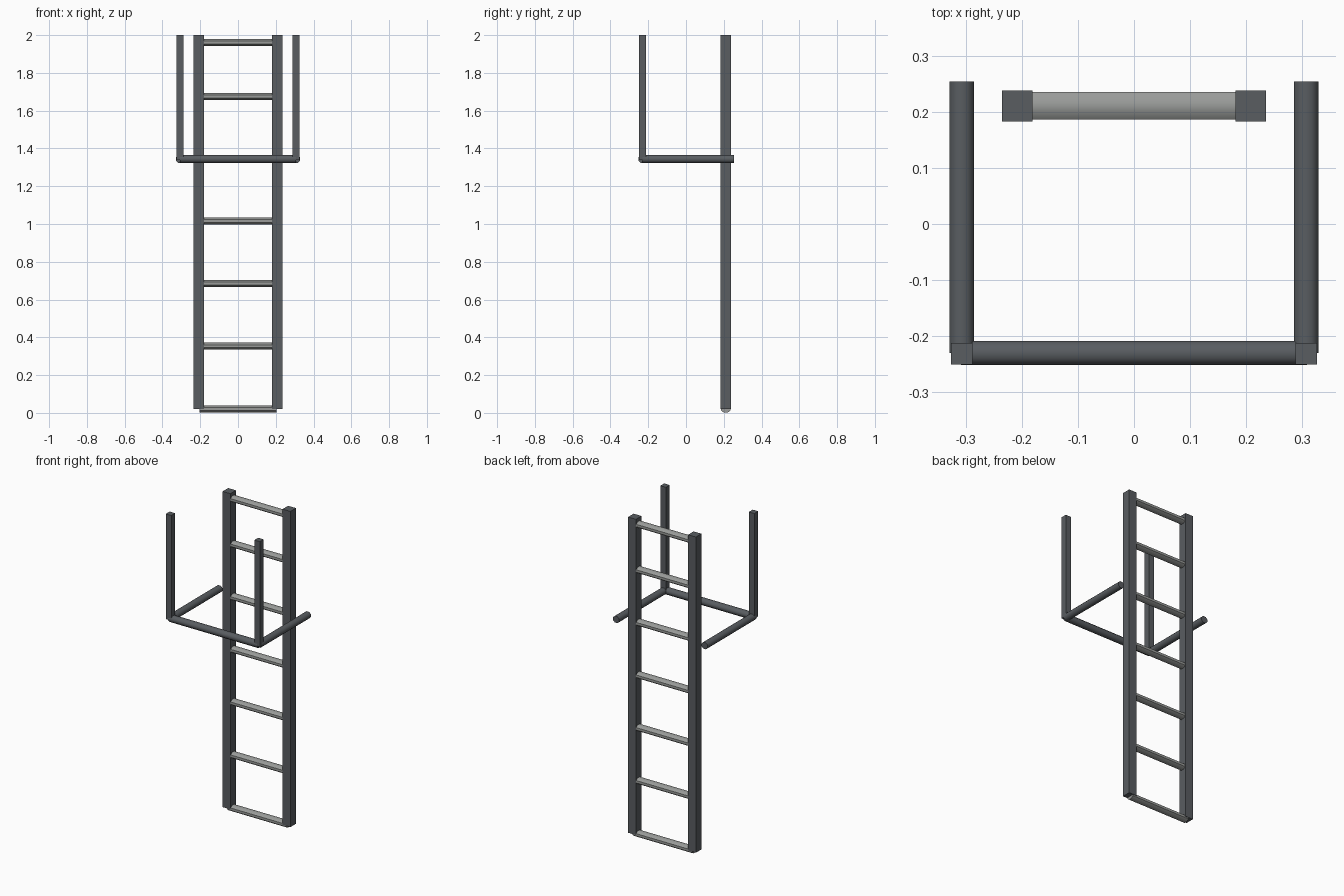
import bpy
import math
from mathutils import Vector

if "Cube" in bpy.data.objects:
    bpy.data.objects.remove(bpy.data.objects["Cube"])


def material(name, colour):
    m = bpy.data.materials.new(name)
    m.use_nodes = True
    m.diffuse_color = colour
    m.node_tree.nodes["Principled BSDF"].inputs["Base Color"].default_value = colour
    return m


dark_steel = material("dark steel", (0.10, 0.11, 0.12, 1))
light_steel = material("light steel", (0.32, 0.33, 0.32, 1))


def finish(obj, name, mat):
    obj.name = name
    obj.data.materials.append(mat)
    bpy.ops.object.transform_apply(location=False, rotation=True, scale=True)
    bpy.ops.object.shade_smooth_by_angle(angle=math.radians(50))


def bar(name, low, high):
    """Square bar between two opposite corners."""
    low, high = Vector(low), Vector(high)
    bpy.ops.mesh.primitive_cube_add(size=1, location=(low + high) / 2)
    obj = bpy.context.object
    obj.scale = high - low
    finish(obj, name, dark_steel)


def tube(name, centre, length, width, height, mat, sides=8, along_y=False):
    """Low-sided horizontal tube along x or y."""
    bpy.ops.mesh.primitive_cylinder_add(vertices=sides, radius=0.5, depth=1, location=centre)
    obj = bpy.context.object
    # Turn the flats to face up and sideways before stretching to size
    turn = math.pi / sides
    fit = 1 / math.cos(turn)
    for v in obj.data.vertices:
        x, y, z = v.co
        a = x * math.cos(turn) - y * math.sin(turn)
        b = x * math.sin(turn) + y * math.cos(turn)
        across, up = a * width * fit, b * height * fit
        v.co = (across, z * length, up) if along_y else (z * length, across, up)
    if along_y:
        obj.data.flip_normals()
    finish(obj, name, mat)


# Ladder rails and hoop parts on each side
for side, s in (("left", 1), ("right", -1)):
    bar(side + "_rail", (s * 0.208 - 0.027, 0.183, 0.02), (s * 0.208 + 0.027, 0.238, 2))
    tube(side + "_hoop_arm", (s * 0.307, 0.012, 1.344), 0.484, 0.043, 0.041,
         dark_steel, along_y=True)
    bar(side + "_hoop_post", (s * 0.307 - 0.019, -0.25, 1.34), (s * 0.307 + 0.019, -0.212, 2))

# Front bar of the hoop
tube("hoop_front_bar", (0, -0.23, 1.344), 0.616, 0.043, 0.041, dark_steel)

# Rungs
for i, z in enumerate((0.02, 0.353, 0.685, 1.015, 1.345, 1.675, 1.96)):
    tube("rung_%d" % (i + 1), (0, 0.2105, z), 0.41, 0.049, 0.037, light_steel)
